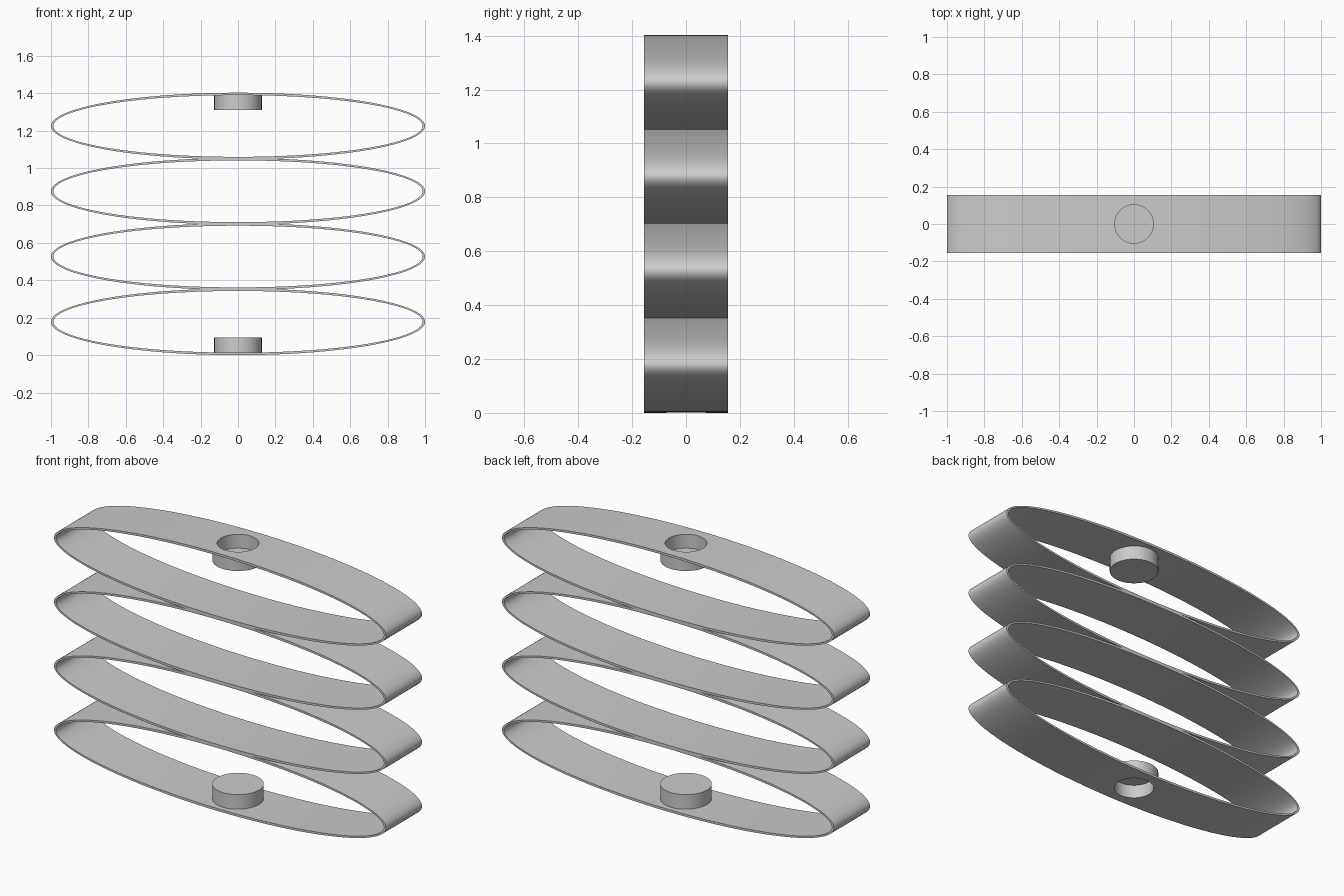
import bpy, bmesh, math

cube = bpy.data.objects.get("Cube")
if cube:
    bpy.data.objects.remove(cube, do_unlink=True)

HALF_W, HALF_H, DEPTH, WALL = 1.0, 0.178, 0.31, 0.013
PITCH, COUNT, SEGS = 0.349, 4, 144
TOTAL = PITCH * (COUNT - 1) + 2 * HALF_H
CUP_R, HOLE_R, CUP_H, HOLE_DEPTH = 0.127, 0.103, 0.093, 0.076

grey = bpy.data.materials.new("spring grey")
grey.use_nodes = True
colour = (0.6, 0.6, 0.6, 1)
grey.diffuse_color = colour
grey.node_tree.nodes["Principled BSDF"].inputs["Base Color"].default_value = colour


def finish(name, bm):
    bmesh.ops.recalc_face_normals(bm, faces=bm.faces)
    mesh = bpy.data.meshes.new(name)
    bm.to_mesh(mesh)
    bm.free()
    mesh.materials.append(grey)
    obj = bpy.data.objects.new(name, mesh)
    bpy.context.collection.objects.link(obj)
    return obj


def select(obj):
    bpy.ops.object.select_all(action="DESELECT")
    obj.select_set(True)
    bpy.context.view_layer.objects.active = obj


def smooth(obj):
    select(obj)
    bpy.ops.object.shade_smooth_by_angle(angle=math.radians(35))


def sweep(bm, loops, closed):
    """Bridge equal-length vertex loops in order."""
    pairs = list(zip(loops, loops[1:] + loops[:1])) if closed else list(zip(loops, loops[1:]))
    for a, b in pairs:
        for i in range(len(a)):
            j = (i + 1) % len(a)
            bm.faces.new((a[i], a[j], b[j], b[i]))


def elliptical_band(name, z):
    bm = bmesh.new()
    loops = []
    for inset, y in ((0, -1), (0, 1), (WALL, 1), (WALL, -1)):
        loops.append([bm.verts.new(((HALF_W - inset) * math.cos(t), y * DEPTH / 2,
                                    z + (HALF_H - inset) * math.sin(t)))
                      for t in (math.tau * i / SEGS for i in range(SEGS))])
    sweep(bm, loops, True)
    return finish(name, bm)


def cup(name, mouth_z, inward):
    """Blind socket, open at the outside of the spring."""
    bm = bmesh.new()
    rim = 0.004
    loops = []
    for r, d in ((HOLE_R, HOLE_DEPTH), (HOLE_R, rim), (CUP_R, rim), (CUP_R, CUP_H)):
        loops.append([bm.verts.new((r * math.cos(t), r * math.sin(t), mouth_z + inward * d))
                      for t in (math.tau * i / 64 for i in range(64))])
    sweep(bm, loops, False)
    bm.faces.new(loops[0])
    bm.faces.new(loops[-1])
    smooth(finish(name, bm))


def drill(obj, z):
    """Cut the socket mouth through a band."""
    bm = bmesh.new()
    bmesh.ops.create_cone(bm, cap_ends=True, segments=64, radius1=HOLE_R,
                          radius2=HOLE_R, depth=0.1)
    bmesh.ops.translate(bm, verts=bm.verts, vec=(0, 0, z))
    cutter = finish("hole_cutter", bm)
    cutter.hide_render = True
    mod = obj.modifiers.new("hole", "BOOLEAN")
    mod.operation, mod.solver, mod.object = "DIFFERENCE", "EXACT", cutter
    select(obj)
    bpy.ops.object.modifier_apply(modifier=mod.name)
    bpy.data.objects.remove(cutter, do_unlink=True)


# Stacked leaf bands, drilled at the very top and bottom
for n in range(COUNT):
    band = elliptical_band(f"spring_band_{n + 1}", HALF_H + n * PITCH)
    if n == 0:
        drill(band, 0)
    if n == COUNT - 1:
        drill(band, TOTAL)
    smooth(band)

# Mounting sockets
cup("bottom_socket", 0, 1)
cup("top_socket", TOTAL, -1)
